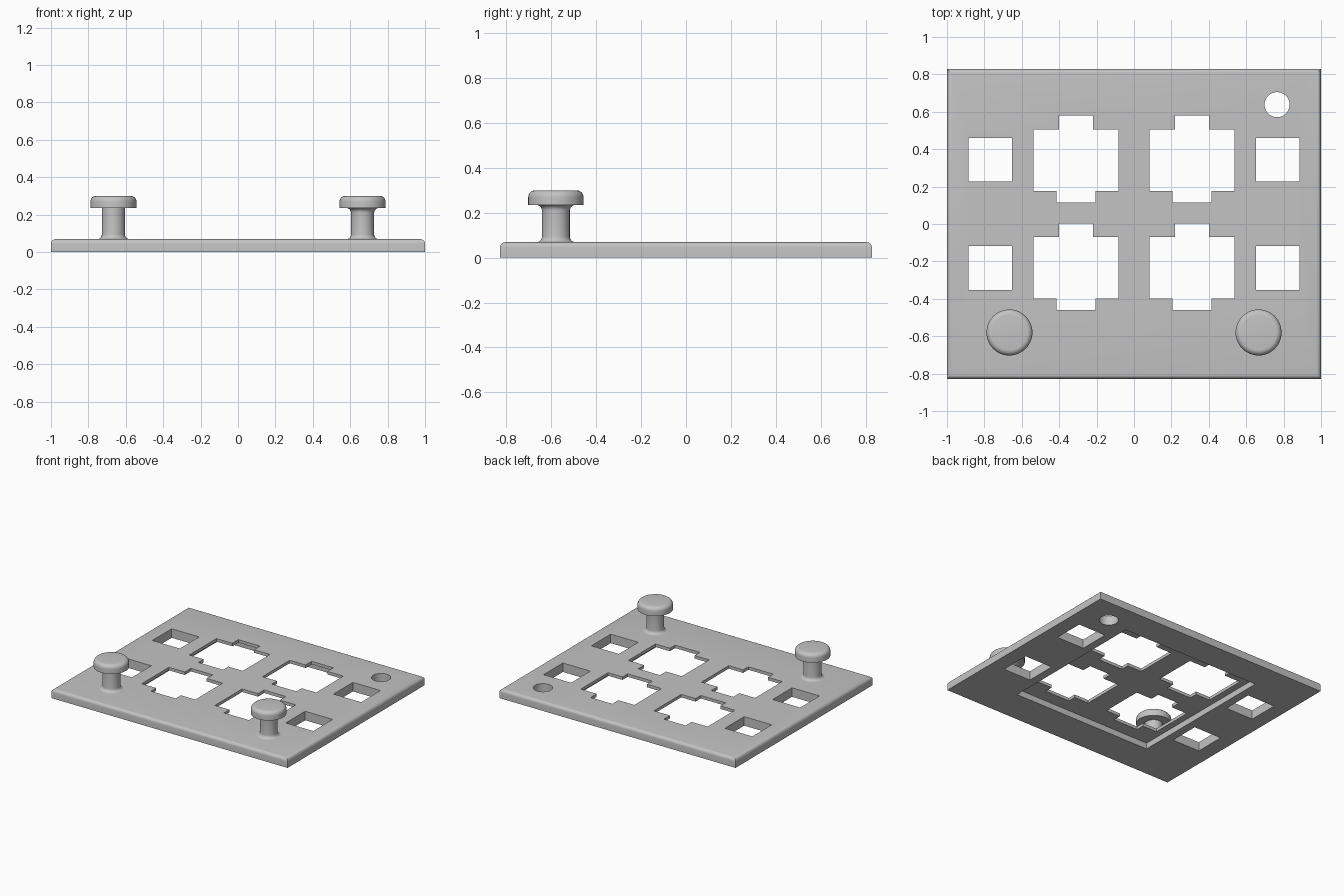
import bpy
import bmesh
import math

if "Cube" in bpy.data.objects:
    bpy.data.objects.remove(bpy.data.objects["Cube"], do_unlink=True)

THICK = 0.069
POCKET = 0.046

grey = bpy.data.materials.new("plain grey")
grey.use_nodes = True
grey.diffuse_color = (0.55, 0.55, 0.55, 1)
grey.node_tree.nodes["Principled BSDF"].inputs["Base Color"].default_value = grey.diffuse_color


def make_object(name, bm):
    bmesh.ops.recalc_face_normals(bm, faces=bm.faces[:])
    mesh = bpy.data.meshes.new(name)
    bm.to_mesh(mesh)
    bm.free()
    mesh.materials.append(grey)
    obj = bpy.data.objects.new(name, mesh)
    bpy.context.collection.objects.link(obj)
    return obj


def prism(name, outline, z0, z1):
    """Extrude a flat outline from z0 to z1."""
    bm = bmesh.new()
    face = bm.faces.new([bm.verts.new((x, y, z0)) for x, y in outline])
    top = bmesh.ops.extrude_face_region(bm, geom=[face])["geom"]
    bmesh.ops.translate(bm, vec=(0, 0, z1 - z0),
                        verts=[v for v in top if isinstance(v, bmesh.types.BMVert)])
    return make_object(name, bm)


def rectangle(x0, x1, y0, y1):
    return [(x0, y0), (x1, y0), (x1, y1), (x0, y1)]


def cross(cx, y0):
    """Wide opening with a tab below and a slightly narrower tab above."""
    wide, low, high = 0.227, 0.105, 0.092
    a, b, c = y0 + 0.063, y0 + 0.392, y0 + 0.465
    half = [(low, y0), (low, a), (wide, a), (wide, b), (high, b), (high, c)]
    return [(cx + x, y) for x, y in half] + [(cx - x, y) for x, y in reversed(half)]


def smooth(obj):
    bpy.ops.object.select_all(action="DESELECT")
    obj.select_set(True)
    bpy.context.view_layer.objects.active = obj
    bpy.ops.object.shade_smooth_by_angle(angle=math.radians(35))


# Plate with rounded upper edges
plate = prism("base_plate", rectangle(-1, 1, -0.829, 0.829), 0, THICK)
bm = bmesh.new()
bm.from_mesh(plate.data)
rim = [e for e in bm.edges if all(v.co.z > THICK / 2 for v in e.verts)]
bmesh.ops.bevel(bm, geom=rim, offset=0.024, segments=5, profile=0.5, affect="EDGES")
bm.to_mesh(plate.data)
bm.free()

# Openings: underside pocket, crosses, square windows, round hole
cutters = [prism("pocket_cutter", rectangle(-0.588, 0.588, -0.565, 0.611), -0.1, POCKET)]
for side in (-1, 1):
    for y0 in (0.114, -0.461):
        cutters.append(prism("cross_cutter", cross(side * 0.31, y0), -0.2, 0.2))
    for cy in (0.343, -0.235):
        x0, x1 = sorted((side * 0.651, side * 0.884))
        cutters.append(prism("window_cutter", rectangle(x0, x1, cy - 0.117, cy + 0.117), -0.2, 0.2))
circle = [(0.765 + 0.067 * math.cos(math.tau * i / 48),
           0.638 + 0.067 * math.sin(math.tau * i / 48)) for i in range(48)]
cutters.append(prism("round_cutter", circle, -0.2, 0.2))

for cutter in cutters:
    cutter.hide_render = True
    mod = plate.modifiers.new("cut", "BOOLEAN")
    mod.operation = "DIFFERENCE"
    mod.solver = "EXACT"
    mod.object = cutter
bpy.context.view_layer.update()
cut_mesh = bpy.data.meshes.new_from_object(
    plate.evaluated_get(bpy.context.evaluated_depsgraph_get()))
plate.modifiers.clear()
plate.data = cut_mesh
for cutter in cutters:
    bpy.data.objects.remove(cutter, do_unlink=True)
smooth(plate)


def arc(cx, cz, radius, start, end, steps=6):
    """Quarter-round profile points, angles in degrees."""
    angles = [math.radians(start + (end - start) * i / steps) for i in range(steps + 1)]
    return [(cx + radius * math.cos(a), cz + radius * math.sin(a)) for a in angles]


def knob(name, x, y, upper_fillet):
    """Mushroom knob: filleted stem under a round-edged cap."""
    stem, cap, under, top, f, r = 0.062, 0.123, 0.235, 0.3, 0.025, 0.03
    profile = [(0, THICK - 0.004), (stem + f, THICK - 0.004)]
    profile += arc(stem + f, THICK + f, f, 270, 180)
    if upper_fillet:
        profile += arc(stem + f, under - f, f, 180, 90)
    else:
        profile.append((stem, under))
    profile.append((cap, under))
    profile += arc(cap - r, top - r, r, 0, 90)
    profile.append((0, top))
    bm = bmesh.new()
    verts = [bm.verts.new((px, 0, pz)) for px, pz in profile]
    edges = [bm.edges.new(pair) for pair in zip(verts, verts[1:])]
    bmesh.ops.spin(bm, geom=verts + edges, cent=(0, 0, 0), axis=(0, 0, 1),
                   angle=math.tau, steps=48)
    bmesh.ops.remove_doubles(bm, verts=bm.verts[:], dist=0.0005)
    obj = make_object(name, bm)
    obj.location = (x, y, 0)
    smooth(obj)


# Front knobs
knob("left_knob", 0.666, -0.58, True)
knob("right_knob", -0.666, -0.58, False)
